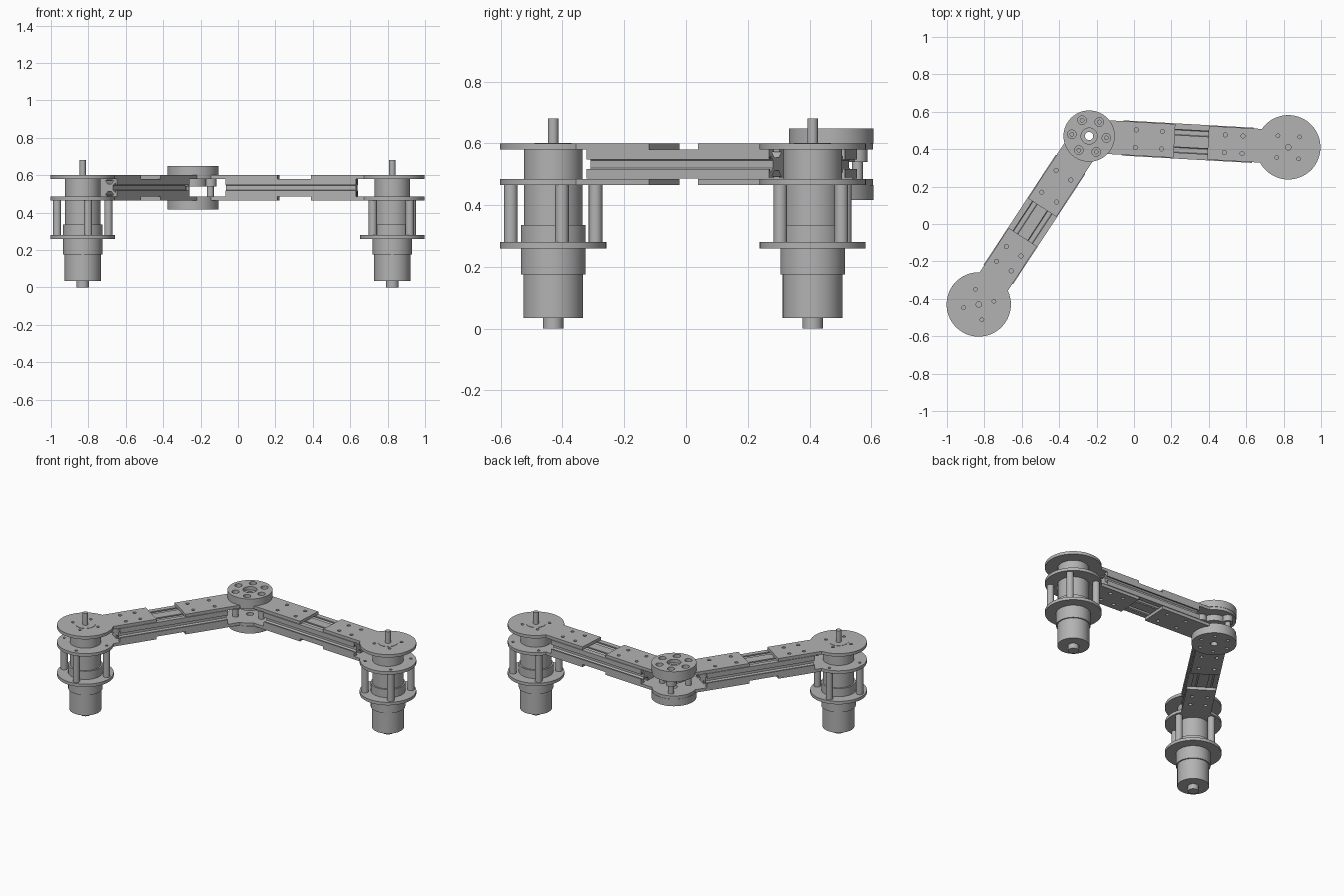
import bpy, bmesh, math
from math import sin, cos, asin, pi, radians
from mathutils import Vector, Matrix

cube = bpy.data.objects.get("Cube")
if cube:
    bpy.data.objects.remove(cube, do_unlink=True)

grey = bpy.data.materials.new("machined grey")
grey.use_nodes = True
grey.diffuse_color = (0.45, 0.45, 0.45, 1)
grey.node_tree.nodes["Principled BSDF"].inputs["Base Color"].default_value = (0.45, 0.45, 0.45, 1)


def finish(name, mesh, place):
    """Clean the mesh, add it to the scene and shade it."""
    bm = bmesh.new()
    bm.from_mesh(mesh)
    bmesh.ops.remove_doubles(bm, verts=bm.verts, dist=0.00005)
    bmesh.ops.recalc_face_normals(bm, faces=bm.faces)
    bm.to_mesh(mesh)
    bm.free()
    mesh.materials.clear()
    mesh.materials.append(grey)
    ob = bpy.data.objects.new(name, mesh)
    bpy.context.collection.objects.link(ob)
    ob.matrix_world = place
    bpy.ops.object.select_all(action='DESELECT')
    ob.select_set(True)
    bpy.context.view_layer.objects.active = ob
    bpy.ops.object.shade_smooth_by_angle(angle=radians(35))
    return ob


def circle(r, x=0, y=0, n=32):
    return [(x + r * cos(2 * pi * i / n), y + r * sin(2 * pi * i / n)) for i in range(n)]


def slab(name, loops, z0, z1, place):
    """Flat plate: first loop is the outline, the others are holes."""
    cu = bpy.data.curves.new(name, 'CURVE')
    cu.dimensions = '2D'
    cu.fill_mode = 'BOTH'
    cu.extrude = (z1 - z0) / 2
    for loop in loops:
        sp = cu.splines.new('POLY')
        sp.points.add(len(loop) - 1)
        for p, (x, y) in zip(sp.points, loop):
            p.co = (x, y, 0, 1)
        sp.use_cyclic_u = True
    tmp = bpy.data.objects.new("helper", cu)
    bpy.context.collection.objects.link(tmp)
    deps = bpy.context.evaluated_depsgraph_get()
    mesh = bpy.data.meshes.new_from_object(tmp.evaluated_get(deps))
    bpy.data.objects.remove(tmp, do_unlink=True)
    mesh.transform(Matrix.Translation((0, 0, (z0 + z1) / 2)))
    return finish(name, mesh, place)


def lathe(name, profile, place, steps=48):
    """Solid of revolution from (radius, z) points."""
    bm = bmesh.new()
    vs = [bm.verts.new((r, 0, z)) for r, z in profile]
    es = [bm.edges.new(pair) for pair in zip(vs, vs[1:])]
    bmesh.ops.spin(bm, geom=vs + es, cent=(0, 0, 0), axis=(0, 0, 1), angle=2 * pi, steps=steps)
    mesh = bpy.data.meshes.new(name)
    bm.to_mesh(mesh)
    bm.free()
    return finish(name, mesh, place)


def rod(name, r, z0, z1, place):
    return lathe(name, [(0, z0), (r, z0), (r, z1), (0, z1)], place, 24)


def arm_outline(r, w, arms):
    """Disc with straight arms given as (angle, length), angles ascending."""
    half = asin(w / r)
    pts = []
    for i, (a, length) in enumerate(arms):
        u, v = Vector((cos(a), sin(a))), Vector((-sin(a), cos(a)))
        pts += [tuple(u * length - v * w), tuple(u * length + v * w)]
        end = arms[(i + 1) % len(arms)][0]
        while end <= a:
            end += 2 * pi
        start, stop = a + half, end - half
        pts += [(r * cos(start + (stop - start) * k / 48),
                 r * sin(start + (stop - start) * k / 48)) for k in range(49)]
    return pts


def ring_points(r, count, first):
    return [(r * cos(first + 2 * pi * i / count), r * sin(first + 2 * pi * i / count)) for i in range(count)]


def arm_holes(angle, distances):
    out = []
    for d in distances:
        for n in (-0.047, 0.047):
            out.append(circle(0.011, d * cos(angle) - n * sin(angle), d * sin(angle) + n * cos(angle), 16))
    return out


def rail_outline(s):
    """Double-width slotted extrusion section."""
    slot = [(-0.015, 0), (-0.015, 0.008), (-0.028, 0.008), (-0.012, 0.026),
            (0.012, 0.026), (0.028, 0.008), (0.015, 0.008), (0.015, 0)]
    pts = []
    sides = [((-s, -s / 2), (1, 0), 2), ((s, -s / 2), (0, 1), 1),
             ((s, s / 2), (-1, 0), 2), ((-s, s / 2), (0, -1), 1)]
    for corner, along, cells in sides:
        c, u = Vector(corner), Vector(along)
        inward = Vector((-u.y, u.x))
        pts.append(tuple(c))
        for k in range(cells):
            pts += [tuple(c + u * (s * (k + 0.5) + t) + inward * d) for t, d in slot]
    return pts


joint = Vector((-0.24, 0.47, 0))
motors = {"right": Vector((-0.83, -0.43, 0)), "left": Vector((0.825, 0.41, 0))}
LOW, HIGH = (0.465, 0.485), (0.58, 0.60)
elbow_arms = []

for side, pos in motors.items():
    to_joint = joint - pos
    length = to_joint.length
    turn = math.atan2(to_joint.y, to_joint.x)
    place = Matrix.Translation(pos) @ Matrix.Rotation(turn, 4, 'Z')
    elbow_arms.append(((turn + pi) % (2 * pi), 0.457))

    # Motor with gearbox, encoder and shaft
    lathe(side + "_motor", [(0, 0), (0.033, 0), (0.033, 0.035), (0.097, 0.035), (0.097, 0.175),
                            (0.105, 0.175), (0.105, 0.335), (0.095, 0.335), (0.095, 0.58),
                            (0.06, 0.58), (0.06, 0.602), (0.017, 0.602), (0.017, 0.68), (0, 0.68)], place)

    # Motor flange, two keyhole plates and the standoffs between them
    posts = ring_points(0.14, 4, pi / 4)
    slab(side + "_motor_flange", [circle(0.172, n=64), circle(0.1, n=48)], 0.26, 0.28, place)
    key = arm_outline(0.172, 0.09, [(0, 0.43)])
    holes = arm_holes(0, (0.245, 0.34))
    slab(side + "_lower_plate", [key, circle(0.094, n=48)] + holes
         + [circle(0.009, x, y, 12) for x, y in posts], *LOW, place)
    slab(side + "_upper_plate", [key, circle(0.059, n=48)] + holes
         + [circle(0.01, x, y, 12) for x, y in ring_points(0.083, 4, pi / 4)], *HIGH, place)
    for i, (x, y) in enumerate(posts):
        rod(f"{side}_standoff_{i + 1}", 0.022, 0.28, 0.465, place @ Matrix.Translation((x, y, 0)))

    # Slotted rail, its section turned to lie along the arm
    axes = Matrix(((0, 0, 1, 0), (1, 0, 0, 0), (0, 1, 0, 0.5325), (0, 0, 0, 1)))
    slab(side + "_rail", [rail_outline(0.094)], 0.19, length - 0.18, place @ axes)

# Elbow plates joining both rails
at_joint = Matrix.Translation(joint)
elbow_arms.sort()
elbow = [arm_outline(0.135, 0.09, elbow_arms), circle(0.022)]
for angle, _ in elbow_arms:
    elbow += arm_holes(angle, (0.25, 0.39))
slab("elbow_lower_plate", elbow, *LOW, at_joint)
slab("elbow_upper_plate", elbow, *HIGH, at_joint)

# Joint discs, the upper one counterbored
first = radians(-6)
bolts = ring_points(0.093, 6, first)
small = [circle(0.01, x, y, 16) for x, y in bolts]
large = [circle(0.023, x, y, 24) for x, y in bolts]
rim = circle(0.137, n=64)
slab("joint_top_disc_base", [rim, circle(0.022)] + small, 0.60, 0.625, at_joint)
slab("joint_top_disc_face", [rim, circle(0.043)] + large, 0.625, 0.648, at_joint)
slab("joint_bottom_disc", [rim, circle(0.022)] + small, 0.417, 0.465, at_joint)

# Hub and spacer posts inside the joint
slab("joint_hub", [circle(0.075, n=48), circle(0.022)], 0.54, 0.58, at_joint)
for i, (x, y) in enumerate(bolts[::2]):
    lathe(f"joint_post_{i + 1}", [(0, 0.485), (0.018, 0.485), (0.018, 0.54), (0.032, 0.54),
                                  (0.032, 0.58), (0, 0.58)], at_joint @ Matrix.Translation((x, y, 0)), 24)
